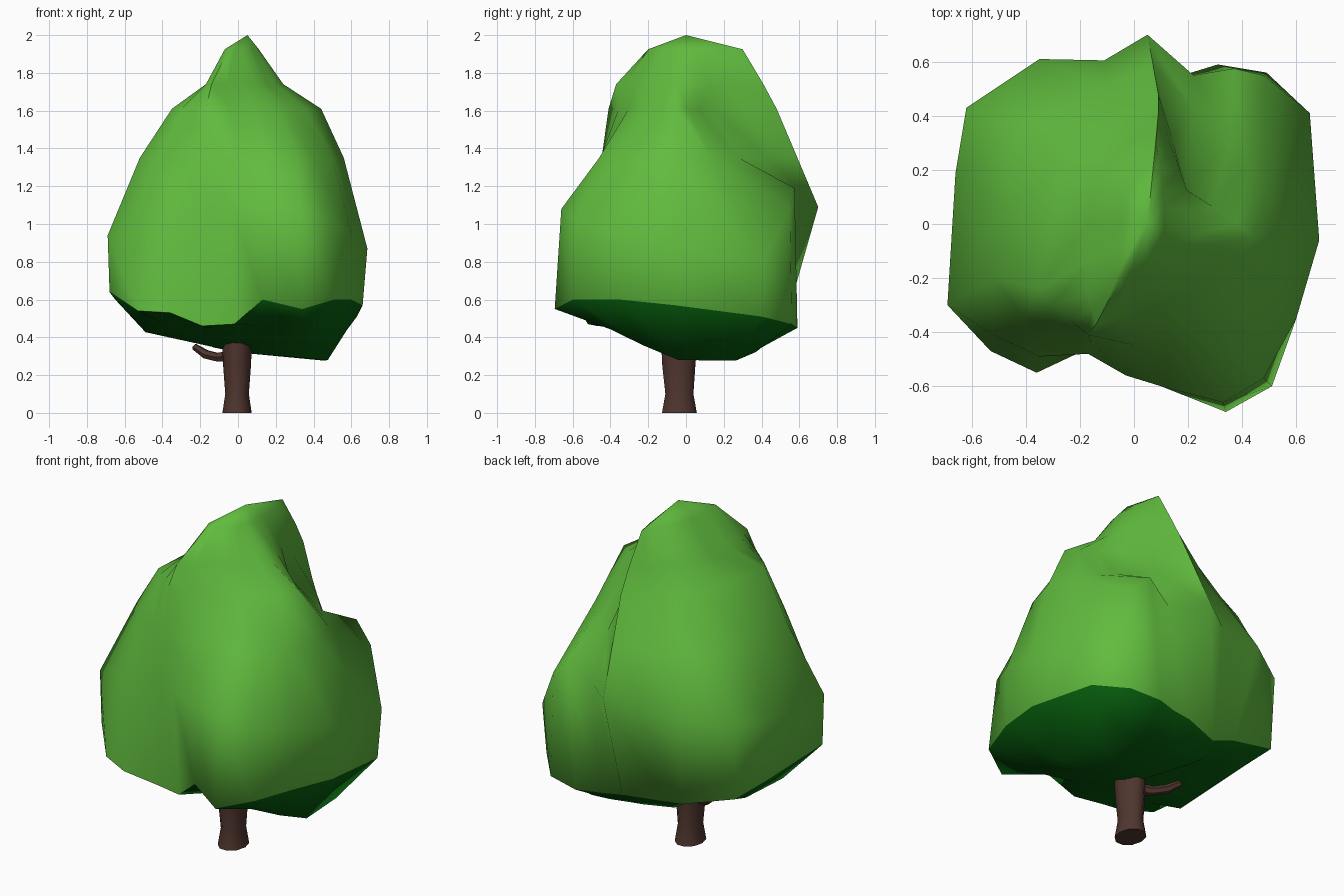
import bpy, bmesh, math
from mathutils import Vector

if "Cube" in bpy.data.objects:
    bpy.data.objects.remove(bpy.data.objects["Cube"], do_unlink=True)


def make_material(name, color):
    mat = bpy.data.materials.new(name)
    mat.use_nodes = True
    mat.diffuse_color = (*color, 1)
    mat.node_tree.nodes["Principled BSDF"].inputs["Base Color"].default_value = (*color, 1)
    return mat


leaf_green = make_material("leaf green", (0.118, 0.5, 0.048))
shade_green = make_material("underside green", (0.002, 0.112, 0.004))
bark_brown = make_material("bark brown", (0.08, 0.036, 0.028))


def finish(name, bm, materials, angle):
    bmesh.ops.recalc_face_normals(bm, faces=bm.faces[:])
    mesh = bpy.data.meshes.new(name)
    bm.to_mesh(mesh)
    bm.free()
    for mat in materials:
        mesh.materials.append(mat)
    obj = bpy.data.objects.new(name, mesh)
    bpy.context.collection.objects.link(obj)
    bpy.ops.object.select_all(action="DESELECT")
    obj.select_set(True)
    bpy.context.view_layer.objects.active = obj
    bpy.ops.object.shade_smooth_by_angle(angle=math.radians(angle))
    return obj


def bridge(bm, lower, upper, material=0):
    count = len(lower)
    for i in range(count):
        j = (i + 1) % count
        face = bm.faces.new((lower[i], lower[j], upper[j], upper[i]))
        face.material_index = material


def cap(bm, ring, tip, material=0):
    vert = bm.verts.new(tip)
    for a, b in zip(ring, ring[1:] + ring[:1]):
        bm.faces.new((a, b, vert)).material_index = material


# Lower edge of the foliage, clockwise from the back
skirt_line = [
    (.05, .52, .46), (.18, .55, .45), (.31, .59, .45), (.49, .56, .47),
    (.63, .4, .51), (.66, -.06, .57), (.6, -.35, .6), (.51, -.6, .6),
    (.34, -.695, .55), (.13, -.59, .6), (-.02, -.52, .47), (-.19, -.47, .46),
    (-.36, -.55, .53), (-.53, -.47, .54), (-.68, -.3, .64), (-.65, .17, .6),
    (-.61, .41, .57), (-.3, .47, .48), (-.18, .44, .45),
]

# Widest line of the foliage
waist_line = [
    (.05, .7, 1.09), (.22, .55, 1.08), (.37, .575, 1.19), (.48, .55, 1.08),
    (.65, .41, .8), (.685, -.06, .87), (.6, -.35, .95), (.48, -.57, 1.02),
    (.33, -.66, 1.08), (.1, -.6, 1.08), (-.03, -.56, 1.08), (-.17, -.48, 1.08),
    (-.35, -.49, 1.08), (-.52, -.41, 1), (-.69, -.3, .94), (-.66, .19, .95),
    (-.62, .43, 1), (-.35, .61, 1.02), (-.11, .605, 1.05),
]

# Upper cross-sections, given at key columns and filled in between
key_columns = [0, 2, 4, 5, 6, 8, 11, 13, 14, 16]
shoulder = [(.07, .59), (.35, .28), (.49, .14), (.56, -.05), (.5, -.25),
            (.31, -.46), (-.16, -.44), (-.41, -.34), (-.52, -.2), (-.43, .35)]
neck = [(.09, .48), (.2, .13), (.38, 0), (.44, -.05), (.36, -.14),
        (.22, -.25), (-.17, -.41), (-.3, -.3), (-.35, -.24), (-.25, .2)]
crest = [(.09, .41), (.17, .2), (.22, .05), (.24, -.04), (.2, -.1),
         (.1, -.22), (-.14, -.37), (-.17, -.26), (-.17, -.14), (-.15, .16)]
summit = [(.08, .3), (.1, .2), (.11, .06), (.11, -.02), (.1, -.07),
          (.05, -.15), (-.05, -.2), (-.07, -.17), (-.06, -.09), (-.03, .12)]


def fill_ring(points, z):
    ring = []
    stops = key_columns + [len(skirt_line)]
    for i, start in enumerate(points):
        a, b = Vector((*start, z)), Vector((*points[(i + 1) % len(points)], z))
        span = stops[i + 1] - stops[i]
        ring += [a.lerp(b, step / span) for step in range(span)]
    return ring


def underside(x, y):
    x, y = x * .72, y * .66
    rise = .4 * (max(0, -.07 - y) + max(0, y - .23) + max(0, y - x - .4))
    return x, y, .32 - .09 * x - .06 * y + rise


# Foliage crown with a darker underside
bm = bmesh.new()
sections = [skirt_line, waist_line, fill_ring(shoulder, 1.35), fill_ring(neck, 1.61),
            fill_ring(crest, 1.74), fill_ring(summit, 1.925)]
rings = [[bm.verts.new(p) for p in section] for section in sections]
for lower, upper in zip(rings, rings[1:]):
    bridge(bm, lower, upper)
cap(bm, rings[-1], (.05, 0, 2))
belly = [bm.verts.new(underside(x, y)) for x, y, _ in skirt_line]
bridge(bm, belly, rings[0], 1)
cap(bm, belly, (0, 0, .32), 1)
finish("foliage", bm, [leaf_green, shade_green], 60)


# Tapered tubes for the trunk and branch
def tube(name, stations, sides, level_rings):
    bm = bmesh.new()
    previous = None
    for i, (x, y, z, radius) in enumerate(stations):
        center = Vector((x, y, z))
        before = Vector(stations[max(i - 1, 0)][:3])
        after = Vector(stations[min(i + 1, len(stations) - 1)][:3])
        turn = Vector((0, 0, 1)) if level_rings else after - before
        turn = turn.to_track_quat("Z", "Y")
        ring = []
        for k in range(sides):
            a = math.tau * k / sides
            offset = turn @ Vector((radius * math.cos(a), radius * math.sin(a), 0))
            if level_rings:
                offset.x *= .8
            ring.append(bm.verts.new(center + offset))
        if previous:
            bridge(bm, previous, ring)
        else:
            bm.faces.new(ring)
        previous = ring
    bm.faces.new(previous)
    return finish(name, bm, [bark_brown], 50)


tube("trunk", [(-.005, -.035, 0, .097), (-.005, -.035, .1, .078),
               (-.005, -.038, .25, .092), (-.005, -.038, .4, .1)], 10, True)
tube("branch", [(-.03, -.02, .3, .035), (-.11, .03, .295, .025),
                (-.17, .07, .31, .025), (-.23, .11, .35, .018)], 6, False)
